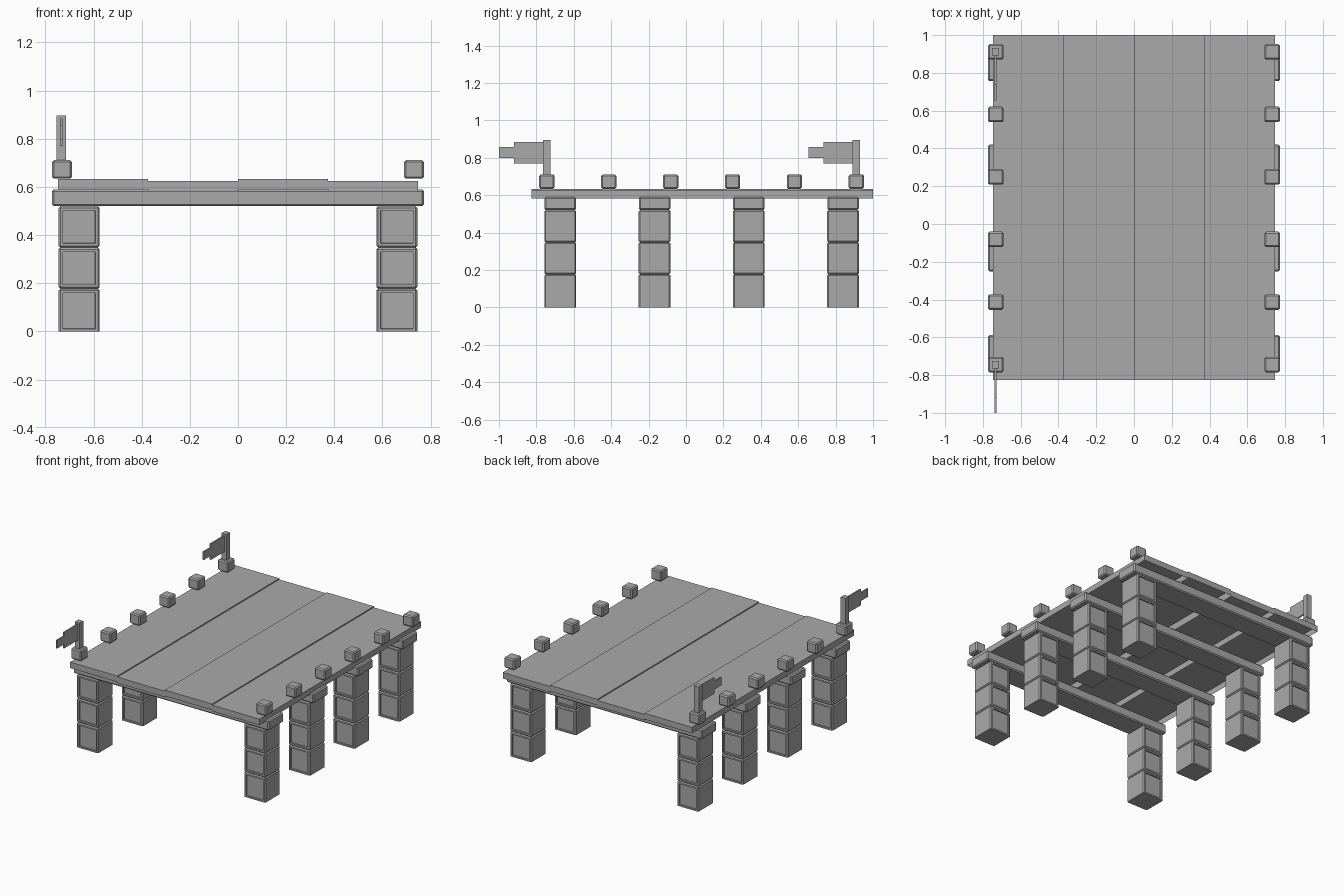
import bpy
import bmesh
from mathutils import Vector

default = bpy.data.objects.get("Cube")
if default:
    bpy.data.objects.remove(default, do_unlink=True)

# One flat colour for everything
grey = bpy.data.materials.new("plain_grey")
grey.use_nodes = True
colour = (0.4, 0.4, 0.4, 1)
grey.diffuse_color = colour
grey.node_tree.nodes["Principled BSDF"].inputs["Base Color"].default_value = colour


def box(name, low, high, bevel=0, panels=False, open_bottom=False):
    """Box between two corners, with optional bevel, sunk end panels or open underside."""
    low, high = Vector(low), Vector(high)
    bm = bmesh.new()
    bmesh.ops.create_cube(bm, size=1)
    for v in bm.verts:
        v.co = (low + high) / 2 + v.co * (high - low)
    if bevel:
        # edges resting on the ground stay sharp
        edges = [e for e in bm.edges if max(v.co.z for v in e.verts) > 0.001]
        bmesh.ops.bevel(bm, geom=edges, offset=bevel, segments=1, affect='EDGES')
    bm.normal_update()
    if panels:
        ends = [f for f in bm.faces if abs(f.normal.y) > 0.99]
        bmesh.ops.inset_individual(bm, faces=ends, thickness=0.015)
        bmesh.ops.inset_individual(bm, faces=ends, thickness=0.001, depth=-0.01)
    if open_bottom:
        under = [f for f in bm.faces if f.normal.z < -0.99]
        bmesh.ops.delete(bm, geom=under, context='FACES')
    mesh = bpy.data.meshes.new(name)
    bm.to_mesh(mesh)
    bm.free()
    mesh.materials.append(grey)
    obj = bpy.data.objects.new(name, mesh)
    bpy.context.collection.objects.link(obj)
    return obj


# Stacked block legs under cross beams
levels = [0, 0.177, 0.348, 0.52]
for row in range(4):
    y = -0.672 + row * 0.504
    box("cross_beam", (-0.772, y - 0.084, 0.52), (0.772, y + 0.084, 0.59), 0.008)
    for side in (-1, 1):
        x = side * 0.66
        for bottom, top in zip(levels, levels[1:]):
            box("leg_block", (x - 0.085, y - 0.085, bottom),
                (x + 0.085, y + 0.085, top), 0.007, panels=True)

# Deck planks at alternating heights
width = 0.3735
for i in range(4):
    x = (i - 2) * width
    drop = 0.008 * (i % 2)
    box("deck_plank", (x, -0.826, 0.59 - drop), (x + width, 1, 0.633 - drop),
        open_bottom=True)

# Small cubes along both edges
for i in range(6):
    y = -0.744 + i * 0.331
    for side in (-1, 1):
        x = side * 0.731
        box("edge_cube", (x - 0.041, y - 0.041, 0.634),
            (x + 0.041, y + 0.041, 0.711), 0.008)

# Flags on the right-hand end cubes
for y in (-0.744, 0.911):
    x = -0.734
    box("flag_pole", (x - 0.019, y - 0.02, 0.711), (x + 0.019, y + 0.02, 0.896))
    box("flag_cloth", (x - 0.005, y - 0.175, 0.77), (x + 0.005, y - 0.02, 0.884))
    box("flag_tip", (x - 0.005, y - 0.256, 0.8), (x + 0.005, y - 0.175, 0.858))
